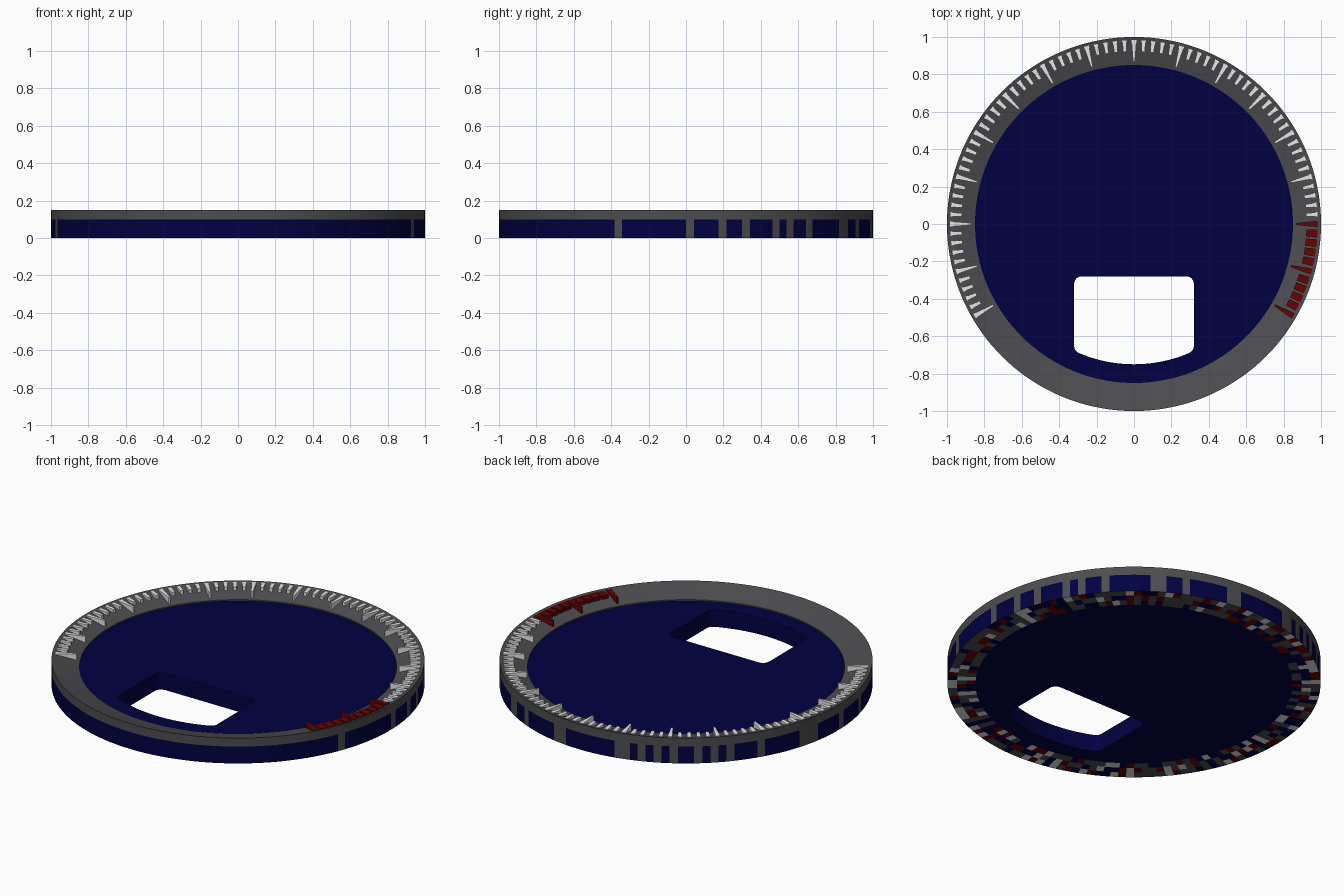
import bpy, bmesh, math, random
from math import cos, sin, radians, pi

if "Cube" in bpy.data.objects:
    bpy.data.objects.remove(bpy.data.objects["Cube"])

random.seed(4)
SEG = 144
R_IN, R_OUT = 0.85, 1.0
Z_IN, Z_OUT, Z_PLATE = 0.107, 0.15, 0.10


def material(name, rgb):
    m = bpy.data.materials.new(name)
    m.diffuse_color = (*rgb, 1)
    m.use_nodes = True
    m.node_tree.nodes["Principled BSDF"].inputs["Base Color"].default_value = m.diffuse_color
    return m


BLUE = material("deep blue", (0.0003, 0.0003, 0.054))
GREY = material("dark grey", (0.074, 0.072, 0.08))
WHITE = material("white", (0.8, 0.8, 0.8))
RED = material("dark red", (0.13, 0.001, 0.001))


def add_object(name, bm, mats):
    bmesh.ops.recalc_face_normals(bm, faces=bm.faces[:])
    me = bpy.data.meshes.new(name)
    bm.to_mesh(me)
    bm.free()
    ob = bpy.data.objects.new(name, me)
    bpy.context.collection.objects.link(ob)
    for m in mats:
        me.materials.append(m)
    return ob


def select_only(ob):
    bpy.ops.object.select_all(action='DESELECT')
    ob.select_set(True)
    bpy.context.view_layer.objects.active = ob


def arc(cx, cy, r, a0, a1, n):
    return [(cx + r * cos(a0 + (a1 - a0) * i / n), cy + r * sin(a0 + (a1 - a0) * i / n))
            for i in range(n + 1)]


# Sloping bezel ring: lathed profile with a mottled underside and a blue
# lower wall that carries scattered grey stripes away from the front
profile = [(R_IN, 0), (0.9, 0), (0.95, 0), (R_OUT, 0),
           (R_OUT, Z_PLATE), (R_OUT, Z_OUT), (R_IN, Z_IN)]
bm = bmesh.new()
rings = [[bm.verts.new((r * cos(2 * pi * i / SEG), r * sin(2 * pi * i / SEG), z))
          for r, z in profile] for i in range(SEG)]
for i in range(SEG):
    a, b = rings[i], rings[(i + 1) % SEG]
    at_front = sin(2 * pi * (i + 0.5) / SEG) < -0.55
    for k in range(len(profile)):
        n = (k + 1) % len(profile)
        f = bm.faces.new((a[k], b[k], b[n], a[n]))
        if k < 3:
            f.material_index = random.choices((0, 1, 2, 3), (36, 32, 18, 14))[0]
        elif k == 3:
            f.material_index = 1 if at_front or random.random() > 0.25 else 0
bezel = add_object("bezel_ring", bm, [GREY, BLUE, WHITE, RED])
select_only(bezel)
bpy.ops.object.shade_smooth_by_angle(angle=radians(15))

# Dial plate with a rounded window whose lower edge follows the dial
w, top, bottom_r, c = 0.32, -0.28, 0.75, 0.04
cx = w - c
cy = -math.sqrt((bottom_r - c) ** 2 - cx ** 2)
a = math.atan2(cy, cx)
window = (arc(cx, top - c, c, pi / 2, 0, 6)
          + arc(cx, cy, c, 0, a, 6)
          + arc(0, 0, bottom_r, a, -pi - a, 24)[1:-1]
          + arc(-cx, cy, c, -pi - a, -pi, 6)
          + arc(-cx, top - c, c, pi, pi / 2, 6))
rim = arc(0, 0, R_IN, 0, 2 * pi, SEG)[:-1]
cu = bpy.data.curves.new("dial_plate", 'CURVE')
cu.dimensions = '2D'
cu.fill_mode = 'BOTH'
cu.extrude = Z_PLATE / 2
for pts in (rim, window):
    s = cu.splines.new('POLY')
    s.points.add(len(pts) - 1)
    for p, (x, y) in zip(s.points, pts):
        p.co = (x, y, 0, 1)
    s.use_cyclic_u = True
plate = bpy.data.objects.new("dial_plate", cu)
bpy.context.collection.objects.link(plate)
plate.location.z = Z_PLATE / 2
cu.materials.append(BLUE)
select_only(plate)
bpy.ops.object.convert(target='MESH')


# Scale marks: tapered blocks with level tops, rising out of the sloping bezel
def add_mark(bm, deg, r0, r1, w0, w1):
    t = radians(deg)
    lo, hi = [[bm.verts.new((r * cos(t) - s * sin(t), r * sin(t) + s * cos(t), z))
               for r, s in ((r0, -w0), (r1, -w1), (r1, w1), (r0, w0))]
              for z in (Z_IN - 0.005, Z_OUT - 0.0005)]
    bm.faces.new(hi)
    bm.faces.new(lo[::-1])
    for i in range(4):
        j = (i + 1) % 4
        bm.faces.new((lo[i], lo[j], hi[j], hi[i]))


white_bm, red_bm = bmesh.new(), bmesh.new()
for deg in range(-30, 211, 3):
    red = deg <= 0
    bm = red_bm if red else white_bm
    if deg % 15 == 0:
        add_mark(bm, deg, 0.868, 0.984, 0.005, 0.017 if red else 0.014)
    else:
        add_mark(bm, deg, 0.922, 0.982, 0.019 if red else 0.009, 0.021 if red else 0.012)
add_object("scale_marks", white_bm, [WHITE])
add_object("red_zone_marks", red_bm, [RED])
